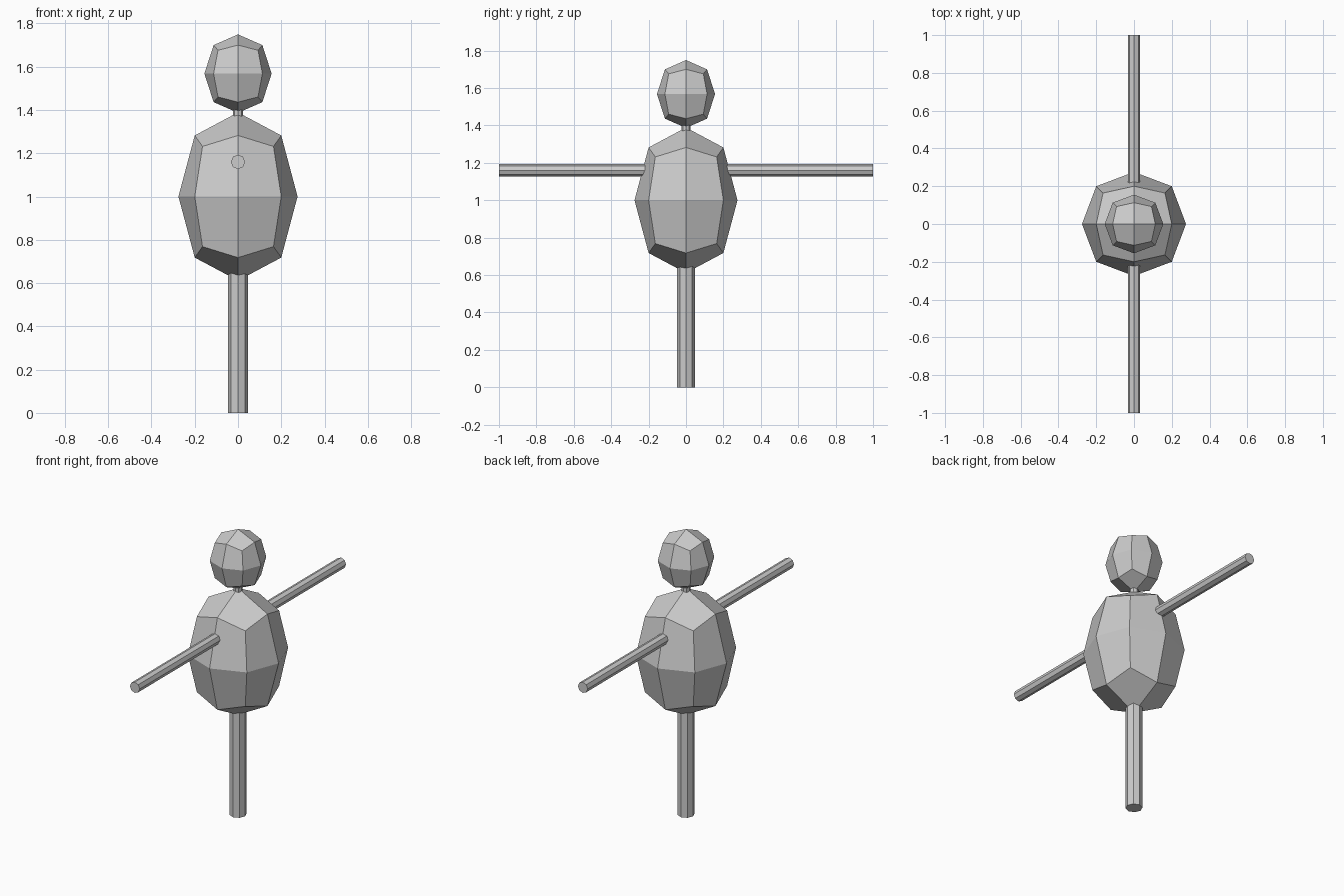
import bpy, math

if "Cube" in bpy.data.objects:
    bpy.data.objects.remove(bpy.data.objects["Cube"])

grey = bpy.data.materials.new("plain grey")
grey.diffuse_color = (0.6, 0.6, 0.6, 1)
grey.use_nodes = True
grey.node_tree.nodes["Principled BSDF"].inputs["Base Color"].default_value = grey.diffuse_color


def rounded_block(name, z, half_width, half_height):
    """Cube softened into a faceted 24-face egg."""
    bpy.ops.mesh.primitive_cube_add(size=2, location=(0, 0, z))
    ob = bpy.context.object
    ob.name = name
    ob.scale = (half_width, half_width, half_height)
    sub = ob.modifiers.new("soften", 'SUBSURF')
    sub.levels = sub.render_levels = 1
    ob.data.materials.append(grey)


def rod(name, z, radius, length, tilt=0.0):
    """Flat-sided eight-sided stick."""
    bpy.ops.mesh.primitive_cylinder_add(vertices=8, radius=radius, depth=length,
                                        location=(0, 0, z), rotation=(tilt, 0, 0))
    ob = bpy.context.object
    ob.name = name
    ob.data.materials.append(grey)


# Egg-shaped body and head
rounded_block("body", 1.0, 0.328, 0.463)
rounded_block("head", 1.568, 0.185, 0.216)

# Standing post, neck and the crossbar that forms both arms
rod("post", 0.35, 0.047, 0.70)
rod("neck", 1.40, 0.024, 0.10)
rod("arms", 1.16, 0.033, 2.0, math.pi / 2)
